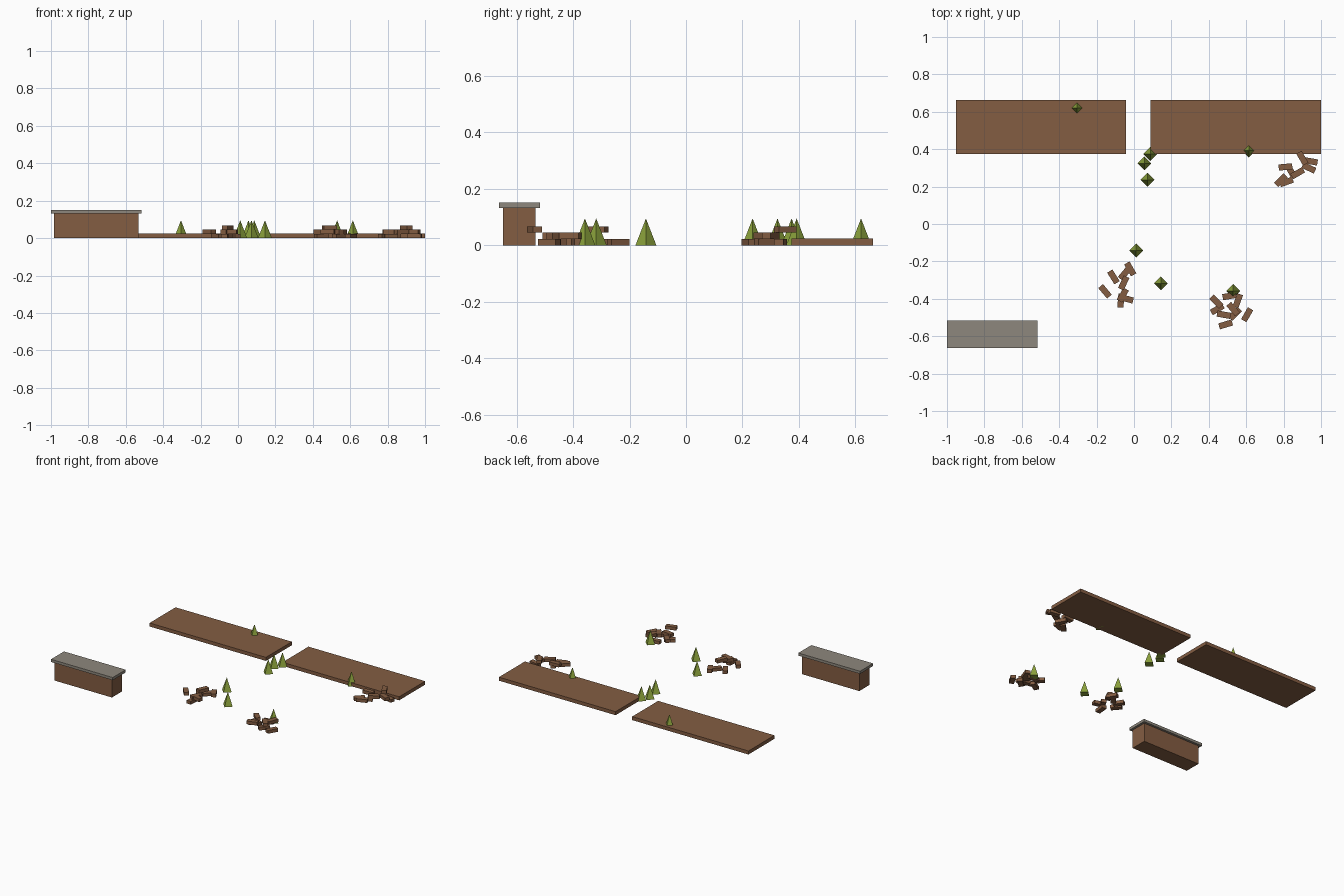
import bpy
import math

old = bpy.data.objects.get("Cube")
if old:
    bpy.data.objects.remove(old, do_unlink=True)


def make_material(name, red, green, blue):
    mat = bpy.data.materials.new(name)
    mat.use_nodes = True
    mat.diffuse_color = (red, green, blue, 1)
    mat.node_tree.nodes["Principled BSDF"].inputs["Base Color"].default_value = (red, green, blue, 1)
    return mat


brown = make_material("clay_brown", 0.23, 0.11, 0.055)
grey = make_material("stone_grey", 0.27, 0.245, 0.205)
green = make_material("leaf_green", 0.26, 0.36, 0.045)


def add_box(name, centre, size, material, turn=0):
    """Add a flat-faced box, turned about the vertical axis by degrees."""
    bpy.ops.mesh.primitive_cube_add(size=1, location=centre, rotation=(0, 0, math.radians(turn)))
    box = bpy.context.object
    box.name = name
    box.scale = size
    box.data.materials.append(material)
    return box


def add_box_between(name, low, high, material):
    centre = [(a + b) / 2 for a, b in zip(low, high)]
    size = [b - a for a, b in zip(low, high)]
    return add_box(name, centre, size, material)


# Two flat ground slabs along the back
add_box_between("ground_slab_right", (-0.953, 0.373, 0), (-0.043, 0.663, 0.025), brown)
add_box_between("ground_slab_left", (0.087, 0.373, 0), (1, 0.663, 0.025), brown)

# Low wall with an overhanging stone cap
add_box_between("wall_body", (-0.983, -0.648, 0), (-0.533, -0.533, 0.132), brown)
add_box_between("wall_cap", (-1, -0.662, 0.132), (-0.517, -0.517, 0.151), grey)

# Piles of loose bricks: x, y, layer, turn in degrees
brick_length, brick_width, brick_height = 0.073, 0.033, 0.0225
piles = {
    "front_middle_pile": [
        (-0.02, -0.24, 0, 120), (-0.05, -0.265, 0, 50), (-0.11, -0.283, 0, 122),
        (-0.055, -0.315, 2, 65), (-0.155, -0.36, 1, 130), (-0.06, -0.38, 1, 60),
        (-0.04, -0.4, 1, 165), (-0.07, -0.41, 0, 85),
    ],
    "front_left_pile": [
        (0.44, -0.415, 1, 135), (0.51, -0.385, 0, 10), (0.555, -0.41, 1, 70),
        (0.53, -0.455, 1, 130), (0.445, -0.455, 0, 30), (0.48, -0.485, 1, 170),
        (0.54, -0.48, 0, 45), (0.605, -0.485, 0, 60), (0.49, -0.537, 2, 17),
    ],
    "back_left_pile": [
        (0.9, 0.352, 2, 120), (0.945, 0.335, 0, 170), (0.935, 0.3, 1, 155),
        (0.875, 0.272, 1, 30), (0.81, 0.305, 1, 5), (0.84, 0.28, 0, 120),
        (0.785, 0.235, 0, 45), (0.815, 0.225, 0, 20),
    ],
}
for pile, bricks in piles.items():
    for x, y, layer, turn in bricks:
        add_box(pile + "_brick", (x, y, (layer + 0.5) * brick_height),
                (brick_length, brick_width, brick_height), brown, turn)

# Four-sided pointed shrubs, their corners facing along the axes
shrub_height, shrub_radius = 0.095, 0.037
shrubs = [
    (-0.305, 0.62), (0.087, 0.374), (0.056, 0.324), (0.072, 0.236),
    (0.614, 0.392), (0.012, -0.142), (0.144, -0.318), (0.53, -0.358),
]
for x, y in shrubs:
    bpy.ops.mesh.primitive_cone_add(vertices=4, radius1=shrub_radius, radius2=0,
                                    depth=shrub_height, location=(x, y, shrub_height / 2))
    shrub = bpy.context.object
    shrub.name = "shrub"
    shrub.data.materials.append(green)
